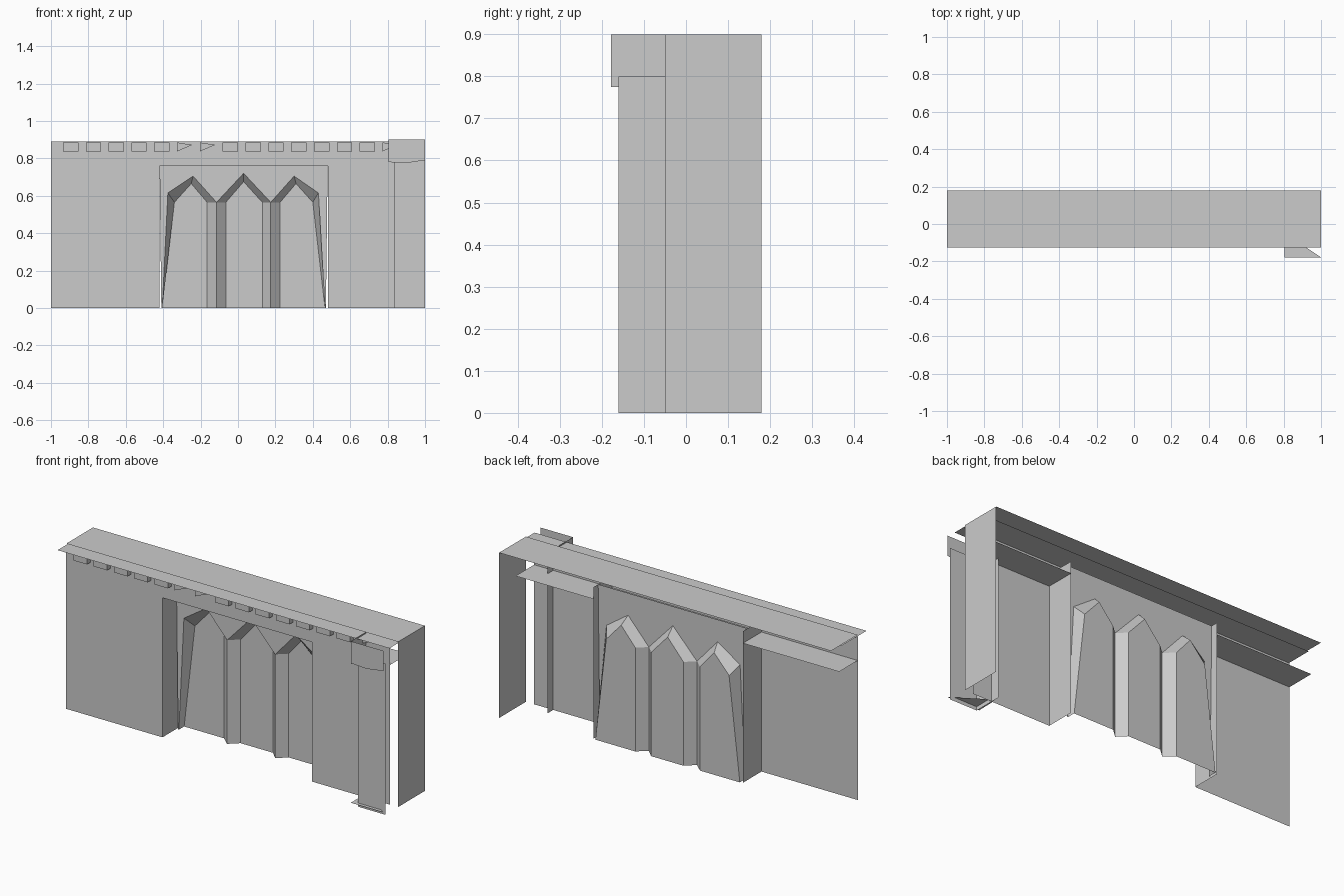
import bpy

if "Cube" in bpy.data.objects:
    bpy.data.objects.remove(bpy.data.objects["Cube"])


def sheet(name, verts, faces):
    mesh = bpy.data.meshes.new(name)
    mesh.from_pydata(verts, [], faces)
    mesh.update()
    obj = bpy.data.objects.new(name, mesh)
    bpy.context.collection.objects.link(obj)
    return obj


def panel_xz(name, pts, y):
    return sheet(name, [(x, y, z) for x, z in pts], [range(len(pts))])


def panel_yz(name, x, y0, y1, z0, z1):
    return sheet(name, [(x, y0, z0), (x, y1, z0), (x, y1, z1), (x, y0, z1)], [(0, 1, 2, 3)])


def panel_xy(name, x0, x1, y0, y1, z):
    return sheet(name, [(x0, y0, z), (x1, y0, z), (x1, y1, z), (x0, y1, z)], [(0, 1, 2, 3)])


def rect(x0, x1, z0, z1):
    return [(x0, z0), (x1, z0), (x1, z1), (x0, z1)]


WALL, FRONT, BACK = -0.05, 0.07, 0.115   # main depths
L, R, HEAD = -0.42, 0.48, 0.76           # recess opening

# Main wall, frieze and right end
panel_xz("wall_left", rect(-1, L, 0, HEAD), WALL)
panel_xz("wall_right", rect(R, 0.95, 0, HEAD), WALL)
panel_xz("frieze", rect(-1, 0.95, HEAD, 0.89), WALL)
panel_yz("end_wall", 1.0, WALL, 0.18, 0, 0.9)

# Roof, cornice and ledge
panel_xy("roof", -1, 1, WALL, 0.18, 0.9)
panel_xy("cornice", -1, 1, -0.125, 0.09, 0.893)
panel_xy("ledge_left", -1, L, WALL, 0.11, HEAD)
panel_xy("ledge_right", R, 0.95, WALL, 0.11, HEAD)
panel_xy("recess_ceiling", L, R, WALL, FRONT, HEAD)

# Recess sides
for side, x in (("left", L), ("right", R)):
    panel_yz("recess_side_" + side, x, WALL, 0.11, 0, 0.825)

# Three pointed niches: front outline, back outline
arches = [
    ([(-.405, 0), (-.375, .615), (-.24, .705), (-.115, .565), (-.115, 0)],
     [(-.405, 0), (-.34, .565), (-.25, .665), (-.165, .565), (-.165, 0)]),
    ([(-.115, 0), (-.115, .565), (.03, .72), (.175, .565), (.175, 0)],
     [(-.065, 0), (-.065, .565), (.03, .675), (.13, .565), (.13, 0)]),
    ([(.175, 0), (.175, .565), (.30, .705), (.43, .615), (.465, 0)],
     [(.225, 0), (.225, .565), (.31, .665), (.40, .565), (.465, 0)]),
]
for i, (front, back) in enumerate(arches):
    verts = [(x, FRONT, z) for x, z in front] + [(x, BACK, z) for x, z in back]
    faces = [(k, k + 1, k + 6, k + 5) for k in range(4)] + [(9, 8, 7, 6, 5)]
    sheet(f"niche_{i + 1}", verts, faces)

# Spandrel panel above the niches, made of vertical strips
edge = [(L + .01, 0), (-.405, 0)] + arches[0][0][1:4] + arches[1][0][2:4] + arches[2][0][2:4]
strip = edge[2:]
verts = [(x, FRONT, z) for x, z in strip] + [(x, FRONT, .825) for x, z in strip]
n = len(strip)
faces = [(k, k + 1, n + k + 1, n + k) for k in range(n - 1)]
sheet("spandrel", verts, faces)
panel_xz("spandrel_left", [(-.41, 0), (-.405, 0), (-.375, .615), (-.375, .825), (L, .825)], FRONT)
panel_xz("spandrel_right", [(.465, 0), (.47, 0), (R, .825), (.43, .825), (.43, .615)], FRONT)

# Row of dentils, a few reduced to triangles
for i in range(15):
    x = -0.936 + 0.122 * i
    w = 0.082
    if i in (5, 6, 14):
        panel_xz(f"dentil_{i + 1}", [(x, .837), (x + w, .872), (x, .885)], -0.08)
        continue
    verts = [(a, b, c) for b in (-0.08, WALL) for a, c in rect(x, x + w, .837, .885)]
    sheet(f"dentil_{i + 1}", verts, [(0, 1, 2, 3), (1, 5, 6, 2), (4, 0, 3, 7), (4, 5, 1, 0)])

# Corner pier with capital and base
panel_xz("pier_front", rect(.835, 1, 0, .825), -0.16)
panel_yz("pier_side", .835, -0.16, 0.0, 0, .8)
panel_xz("capital_front", [(.805, .78), (.9, .775), (1, .79), (1, .9), (.805, .9)], -0.178)
panel_yz("capital_side", .805, -0.178, WALL, .775, .9)
sheet("pier_base", [(.805, -.178, .02), (1, -.178, .02), (.805, -.05, .022)], [(0, 1, 2)])
